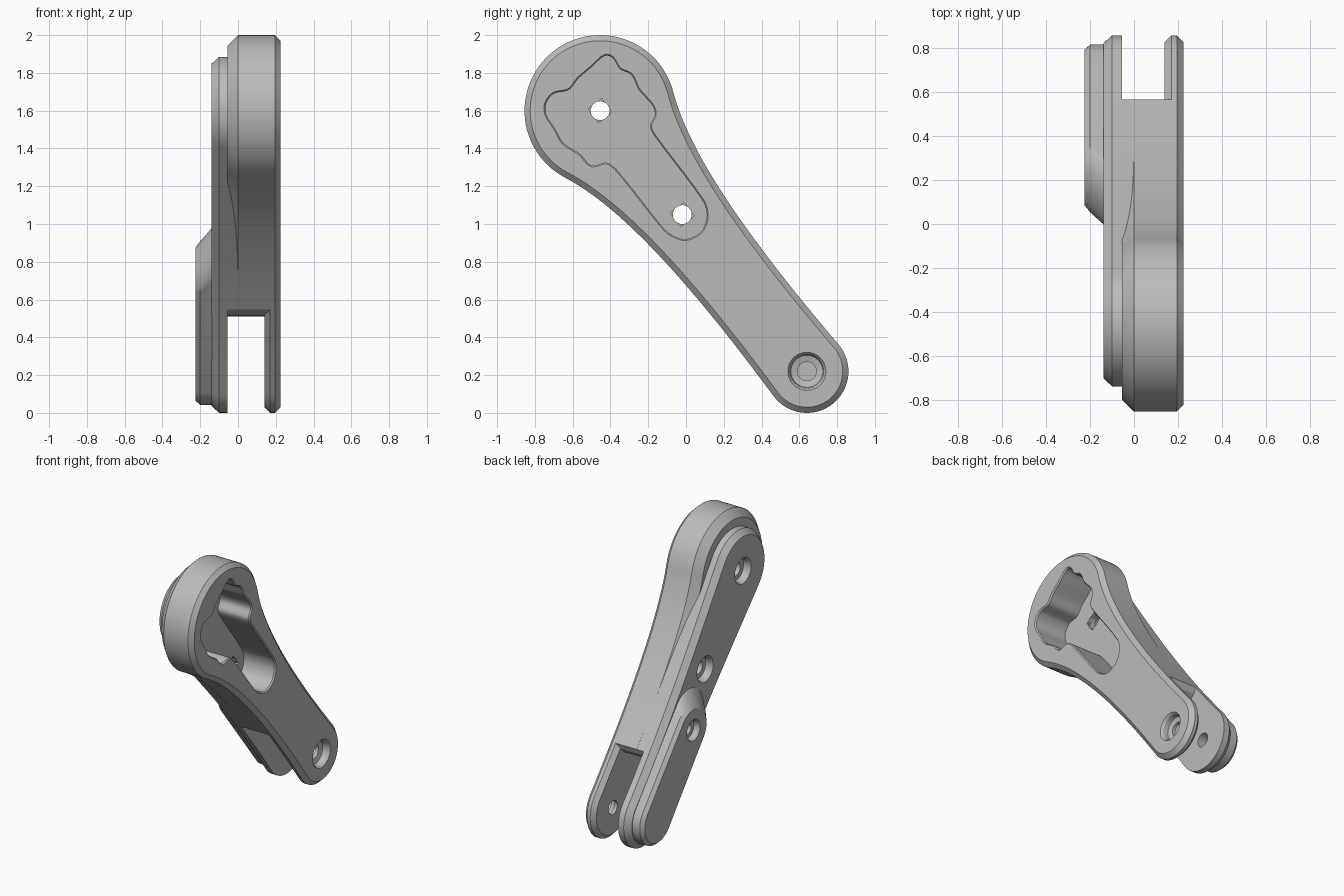
import bpy
import bmesh
from math import sin, cos, acos, atan2, pi, radians
from mathutils import Vector

if "Cube" in bpy.data.objects:
    bpy.data.objects.remove(bpy.data.objects["Cube"])

grey = bpy.data.materials.new("mid grey")
grey.use_nodes = True
grey.diffuse_color = (0.5, 0.5, 0.5, 1)
grey.node_tree.nodes["Principled BSDF"].inputs["Base Color"].default_value = (0.5, 0.5, 0.5, 1)

HEAD = Vector((-0.455, 1.6))     # large end, in (y, z)
FOOT = Vector((0.64, 0.22))      # small end
AXIS = (FOOT - HEAD).normalized()
SIDE = Vector((-AXIS.y, AXIS.x))
LENGTH = (FOOT - HEAD).length


def arc(centre, r, a0, a1, n=32):
    return [Vector((centre[0] + r * cos(a0 + (a1 - a0) * i / n),
                    centre[1] + r * sin(a0 + (a1 - a0) * i / n))) for i in range(n + 1)]


def stadium(c1, r1, c2, r2):
    """Two round ends joined by their tangents."""
    c1, c2 = Vector(c1), Vector(c2)
    d = c2 - c1
    a, b = atan2(d.y, d.x), acos((r1 - r2) / d.length)
    return arc(c1, r1, a + b, a + 2 * pi - b) + arc(c2, r2, a - b, a + b)


def offset(pts, d):
    """Move a counter-clockwise outline outward by d."""
    out = []
    for i, p in enumerate(pts):
        t = pts[(i + 1) % len(pts)] - pts[i - 1]
        out.append(p + Vector((t.y, -t.x)).normalized() * d)
    return out


def closed_spline(pts, steps=5):
    """Smooth loop whose tangents scale with each span, so it never overshoots."""
    pts, out, n = [Vector(p) for p in pts], [], len(pts)
    tangents = [(pts[(i + 1) % n] - pts[i - 1]).normalized() for i in range(n)]
    for i in range(n):
        p, q = pts[i], pts[(i + 1) % n]
        span = (q - p).length
        a = p + tangents[i] * span * 0.3
        b = q - tangents[(i + 1) % n] * span * 0.3
        for s in range(steps):
            t = s / steps
            out.append(bezier(p, a, b, q, t))
    return out


def bezier(p0, p1, p2, p3, t):
    u = 1 - t
    return p0 * u ** 3 + 3 * p1 * t * u * u + 3 * p2 * t * t * u + p3 * t ** 3


def loft(name, layers):
    """Skin a solid through (x, outline) layers."""
    bm = bmesh.new()
    rings = [[bm.verts.new((x, p[0], p[1])) for p in pts] for x, pts in layers]
    n = len(rings[0])
    for a, b in zip(rings, rings[1:]):
        for i in range(n):
            j = (i + 1) % n
            bm.faces.new((a[i], a[j], b[j], b[i]))
    bm.faces.new(rings[0])
    bm.faces.new(rings[-1])
    bmesh.ops.recalc_face_normals(bm, faces=bm.faces)
    mesh = bpy.data.meshes.new(name)
    bm.to_mesh(mesh)
    bm.free()
    mesh.materials.append(grey)
    ob = bpy.data.objects.new(name, mesh)
    bpy.context.collection.objects.link(ob)
    return ob


def bore(name, centre, steps, sides=32, turn=0.0):
    """Stepped round cutter from (x, radius) pairs."""
    return loft(name, [(x, arc(centre, r, turn, turn + 2 * pi * (1 - 1 / sides), sides - 1))
                       for x, r in steps])


def waisted(r, big, small, reach):
    """Large and small round ends joined by hollow flanks."""
    big, small, foot_r = radians(big), radians(small), 0.22
    p0 = Vector((r * cos(big), r * sin(big)))
    p3 = Vector((LENGTH + foot_r * cos(small), foot_r * sin(small)))
    p1 = p0 + reach * Vector((sin(big), -cos(big)))
    p2 = p3 - 0.7 * Vector((sin(small), -cos(small)))
    flank = [bezier(p0, p1, p2, p3, i / 28) for i in range(1, 28)]
    mirrored = [Vector((p.x, -p.y)) for p in flank]
    local = (arc((0, 0), r, big, 2 * pi - big, 48) + mirrored
             + arc((LENGTH, 0), foot_r, -small, small) + flank[::-1])
    return [HEAD + AXIS * p.x + SIDE * p.y for p in local]


# Main body: outer cheek and chamfered core
arm = waisted(0.4, 66, 92, 0.35)
cheek = loft("outer_cheek", [(0.14, offset(arm, -0.03)), (0.17, arm), (0.195, arm),
                             (0.225, offset(arm, -0.03))])
core = loft("arm_core", [(-0.055, offset(arm, -0.055)), (0.0, arm), (0.17, arm)])

# Stepped plates on the other side, the first running into the core's chamfer
plate = waisted(0.285, 86, 92.5, 0.5)
root = loft("plate_root", [(-0.055, plate), (0.01, plate)])
back_plate = loft("back_plate", [(-0.055, plate), (-0.1, plate), (-0.14, offset(plate, -0.037))])
pad_top = Vector((0.235, 0.725))
pad_a = stadium(pad_top - AXIS * 0.11, 0.172, FOOT, 0.178)
pad_b = stadium(pad_top - AXIS * 0.015, 0.172, FOOT, 0.178)
pad_c = stadium(pad_top, 0.15, FOOT, 0.155)
pad = loft("raised_pad", [(-0.135, pad_a), (-0.2, pad_b), (-0.225, pad_c)])

# Wavy pocket in the outer face
pocket = closed_spline([
    (-0.43, 1.89), (-0.5, 1.83), (-0.57, 1.77), (-0.62, 1.71), (-0.7, 1.69), (-0.74, 1.64),
    (-0.74, 1.58), (-0.69, 1.5), (-0.65, 1.43), (-0.56, 1.37), (-0.5, 1.31), (-0.42, 1.325),
    (-0.36, 1.28), (-0.12, 0.98), (-0.07, 0.94), (0, 0.92), (0.08, 0.96), (0.11, 1.04),
    (0.09, 1.12), (-0.17, 1.47), (-0.19, 1.52), (-0.165, 1.58), (-0.18, 1.63), (-0.25, 1.71),
    (-0.29, 1.79), (-0.35, 1.82), (-0.39, 1.88)])
pocket_cut = loft("pocket_cutter", [(-0.03, pocket), (0.215, pocket), (0.235, offset(pocket, 0.015))])

# Fork slot with a rounded floor
slot = [(-0.1, 0.75), (0.04, 0.62), (0.1, 0.55), (0.18, 0.515), (0.3, 0.51), (0.42, 0.53),
        (0.5, 0.57), (0.55, 0.61), (0.57, 0.66), (0.6, 0.9), (1.1, 0.9), (1.1, -0.2), (-0.1, -0.2)]
slot_cut = loft("slot_cutter", [(-0.2, slot), (0.2, slot)])

# Holes: pivot, two screw holes with square seats, one blind pad hole
pivot_cut = bore("pivot_cutter", FOOT, [(0.24, 0.112), (0.21, 0.09), (0.175, 0.085),
                                        (0.165, 0.05), (-0.12, 0.05)])
screw_cuts, seat_cuts = [], []
for spot in (HEAD, Vector((-0.02, 1.05))):
    screw_cuts.append(bore("screw_cutter", spot, [(-0.16, 0.105), (-0.125, 0.085), (-0.085, 0.085),
                                                  (-0.084, 0.05), (0.05, 0.05)]))
    seat_cuts.append(bore("seat_cutter", spot, [(-0.05, 0.064), (0.0, 0.064)], 4, radians(-8)))
pad_cut = bore("pad_hole_cutter", pad_top, [(-0.24, 0.088), (-0.215, 0.07), (-0.18, 0.068),
                                            (-0.179, 0.04), (-0.09, 0.04)])

inner_cuts = [slot_cut, pocket_cut] + screw_cuts + seat_cuts
cuts = {cheek: [pocket_cut, pivot_cut],
        core: inner_cuts,
        root: inner_cuts,
        back_plate: [pivot_cut, pad_cut] + screw_cuts,
        pad: [pad_cut]}
for ob, cutters in cuts.items():
    for c in cutters:
        m = ob.modifiers.new("cut", "BOOLEAN")
        m.operation, m.solver, m.object = "DIFFERENCE", "EXACT", c

# Bake the cuts, drop the cutters
depsgraph = bpy.context.evaluated_depsgraph_get()
baked = {ob: bpy.data.meshes.new_from_object(ob.evaluated_get(depsgraph)) for ob in cuts}
for ob, mesh in baked.items():
    ob.modifiers.clear()
    ob.data = mesh
for c in {c for group in cuts.values() for c in group}:
    bpy.data.objects.remove(c)

# Smooth rounds, crisp edges
bpy.ops.object.select_all(action="DESELECT")
for ob in cuts:
    ob.select_set(True)
bpy.context.view_layer.objects.active = core
bpy.ops.object.shade_smooth_by_angle(angle=radians(25))
